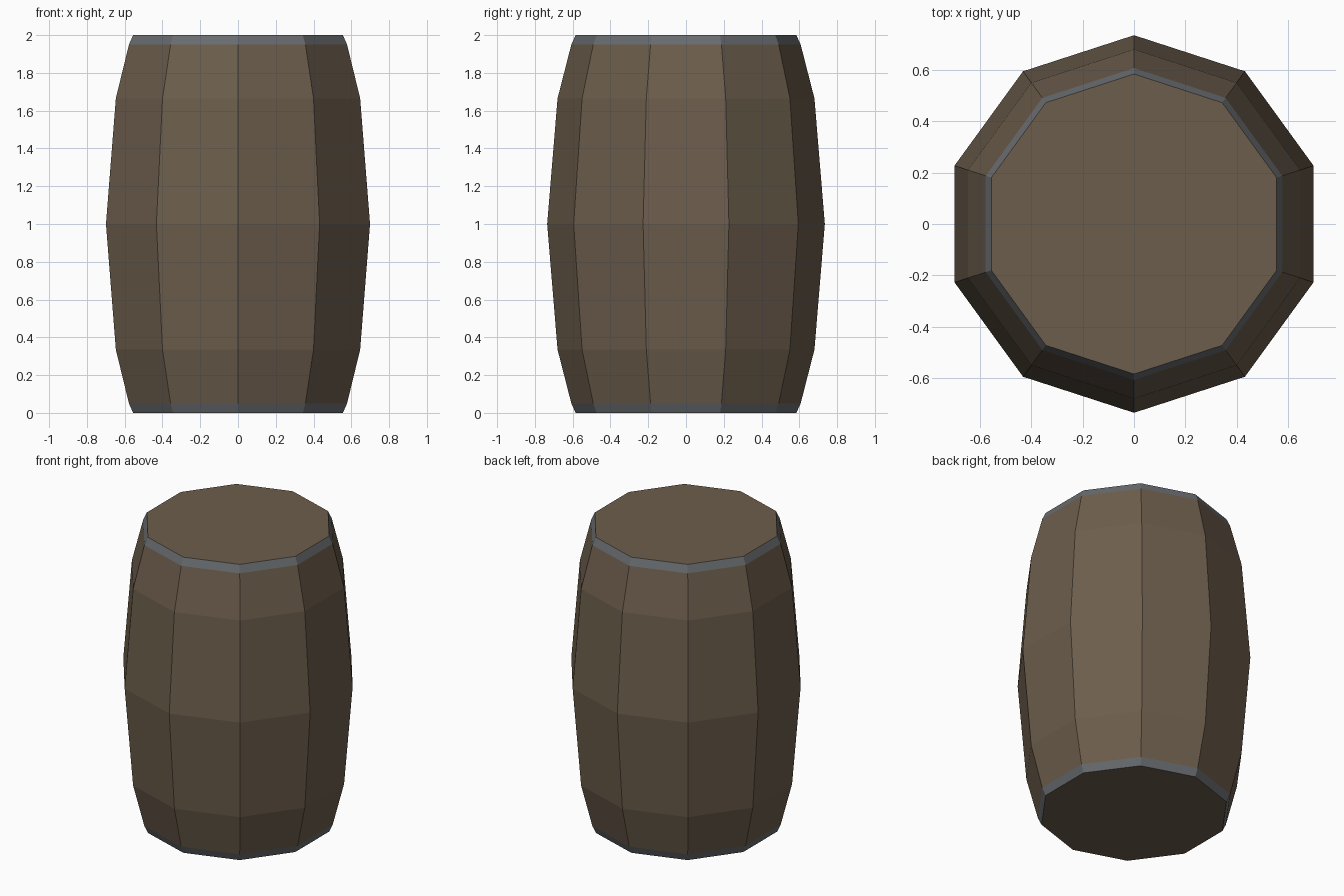
import bpy, bmesh
from math import sin, cos, pi

if "Cube" in bpy.data.objects:
    bpy.data.objects.remove(bpy.data.objects["Cube"])

SIDES = 10


def material(name, color):
    m = bpy.data.materials.new(name)
    m.diffuse_color = (*color, 1)
    m.use_nodes = True
    m.node_tree.nodes["Principled BSDF"].inputs["Base Color"].default_value = m.diffuse_color
    return m


wood = material("dark_wood", (0.15, 0.11, 0.072))
iron = material("grey_iron", (0.14, 0.15, 0.16))

# Half profile of the bulging body: (radius, height)
lower = [(0.584, 0.0), (0.607, 0.05), (0.68, 0.335)]
profile = lower + [(0.735, 1.0)] + [(r, 2 - z) for r, z in reversed(lower)]

bm = bmesh.new()
rings = [[bm.verts.new((r * sin(2 * pi * i / SIDES), -r * cos(2 * pi * i / SIDES), z))
          for i in range(SIDES)] for r, z in profile]

# Staves, with the narrow end bevels in iron
last = len(rings) - 2
for k, (a, b) in enumerate(zip(rings, rings[1:])):
    for i in range(SIDES):
        j = (i + 1) % SIDES
        f = bm.faces.new((a[i], a[j], b[j], b[i]))
        f.material_index = 1 if k in (0, last) else 0

# Flat lids
bm.faces.new(rings[-1])
bm.faces.new(rings[0][::-1])
bmesh.ops.recalc_face_normals(bm, faces=bm.faces)

mesh = bpy.data.meshes.new("barrel")
bm.to_mesh(mesh)
bm.free()
mesh.materials.append(wood)
mesh.materials.append(iron)
bpy.context.collection.objects.link(bpy.data.objects.new("barrel", mesh))
